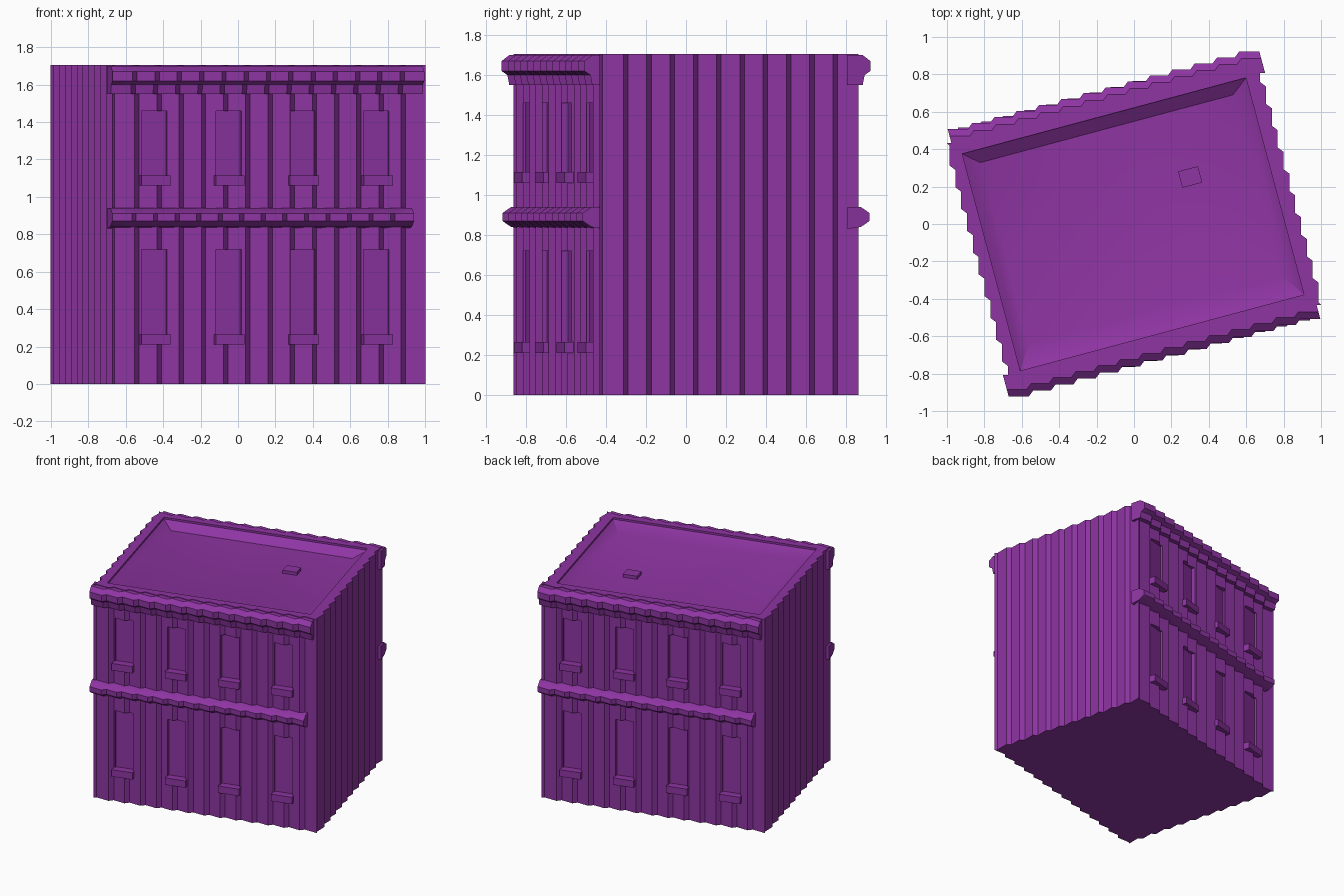
import bpy, bmesh, math
from mathutils import Vector

if "Cube" in bpy.data.objects:
    bpy.data.objects.remove(bpy.data.objects["Cube"])

ANG = math.radians(15)
HU, HV, TOP = 0.86, 0.663, 1.705      # half width, half depth, height
STEP = 0.031                          # size of the stepped surface ridges
CA, SA = math.cos(ANG), math.sin(ANG)

mat = bpy.data.materials.new("purple")
mat.diffuse_color = (0.27, 0.035, 0.36, 1)
mat.use_nodes = True
mat.node_tree.nodes["Principled BSDF"].inputs["Base Color"].default_value = mat.diffuse_color


def P(u, v):
    """Building coordinates to world plan coordinates."""
    return Vector((u * CA - v * SA, u * SA + v * CA))


def stepped(a, b):
    """Staircase path from a to b with short ramps between flats."""
    d = b - a
    minor = 1 if abs(d.x) > abs(d.y) else 0
    k = round(abs(d[minor]) / STEP)
    pts = []
    for i in range(k):
        for t in (i + 0.1, i + 0.9):
            t = 0 if t < 0.2 else k if t > k - 0.2 else t
            p = a + d * (t / k)
            p[minor] = a[minor] + d[minor] * (i + 0.5) / k
            pts.append(p)
    return pts


def finish(name, bm):
    bmesh.ops.recalc_face_normals(bm, faces=bm.faces)
    me = bpy.data.meshes.new(name)
    bm.to_mesh(me)
    bm.free()
    ob = bpy.data.objects.new(name, me)
    bpy.context.collection.objects.link(ob)
    me.materials.append(mat)
    return ob


def loft(bm, rings):
    """Skin closed rings of equal length and cap both ends."""
    vs = [[bm.verts.new(p) for p in r] for r in rings]
    n = len(vs[0])
    for a, b in zip(vs, vs[1:]):
        for i in range(n):
            j = (i + 1) % n
            bm.faces.new((a[i], a[j], b[j], b[i]))
    bm.faces.new(vs[0][::-1])
    bm.faces.new(vs[-1])


def rect(u0, u1, v0, v1, z):
    return [(*P(u, v), z) for u, v in ((u0, v0), (u1, v0), (u1, v1), (u0, v1))]


def box(bm, u0, u1, v0, v1, z0, z1):
    loft(bm, [rect(u0, u1, v0, v1, z) for z in (z0, z1)])


def moulding(name, u0, u1, profile):
    """Sweep an (outward, z) profile along the stepped front wall."""
    bm = bmesh.new()
    out = P(0, -1)
    loft(bm, [[(*(p + out * o), z) for o, z in profile]
              for p in stepped(P(u0, -HV), P(u1, -HV))])
    return finish(name, bm)


def opposite(ob, name):
    """Copy a front part to the back by a half turn."""
    c = ob.copy()
    c.data = ob.data.copy()
    c.name = name
    c.rotation_euler.z = math.pi
    bpy.context.collection.objects.link(c)


# Wall block with ridged faces
corners = [P(-HU, -HV), P(HU, -HV), P(HU, HV), P(-HU, HV)]
outline = [p for i in range(4) for p in stepped(corners[i], corners[(i + 1) % 4])]
bm = bmesh.new()
loft(bm, [[(*p, z) for p in outline] for z in (0, TOP)])
walls = finish("walls", bm)

# Cutter: window recesses on both facades and the sunken roof
COLS = [-0.64 + 0.41 * i for i in range(4)]
ROWS = [(0.26, 0.72), (1.11, 1.46)]
bm = bmesh.new()
for u in COLS:
    for z0, z1 in ROWS:
        for s in (-1, 1):
            a, b = sorted((s * (u - 0.07), s * (u + 0.07)))
            v0, v1 = sorted((s * -0.64, s * -0.8))
            box(bm, a, b, v0, v1, z0, z1)
loft(bm, [rect(-0.71, 0.69, -0.47, 0.53, 1.64),
          rect(-0.79, 0.78, -0.60, 0.60, 1.69),
          rect(-0.79, 0.78, -0.60, 0.60, 1.80)])
cutter = finish("recess_cutter", bm)
cutter.hide_render = True
mod = walls.modifiers.new("recesses", "BOOLEAN")
mod.operation = "DIFFERENCE"
mod.solver = "EXACT"
mod.object = cutter
bpy.context.view_layer.objects.active = walls
bpy.ops.object.modifier_apply(modifier=mod.name)
bpy.data.objects.remove(cutter)

# Cornice and mid-height band
cornice = moulding("front_cornice", -0.89, 0.835, [
    (-0.05, 1.55), (0.03, 1.55), (0.04, 1.60), (0.07, 1.62),
    (0.07, 1.67), (0.03, 1.70), (-0.05, 1.70)])
band = moulding("front_band", -0.89, 0.78, [
    (-0.05, 0.83), (0.02, 0.84), (0.065, 0.87),
    (0.065, 0.91), (0.02, 0.94), (-0.05, 0.94)])

# Window sills
bm = bmesh.new()
for u in COLS:
    for z0, _ in ROWS:
        box(bm, u - 0.08, u + 0.08, -HV - 0.035, -HV + 0.05, z0 - 0.05, z0 + 0.005)
sills = finish("front_sills", bm)

opposite(cornice, "back_cornice")
opposite(band, "back_band")
opposite(sills, "back_sills")

# Small hatch on the roof
bm = bmesh.new()
box(bm, 0.30, 0.41, 0.12, 0.21, 1.62, 1.665)
finish("roof_hatch", bm)

bpy.ops.object.select_all(action="SELECT")
bpy.ops.object.shade_smooth_by_angle(angle=math.radians(35))
